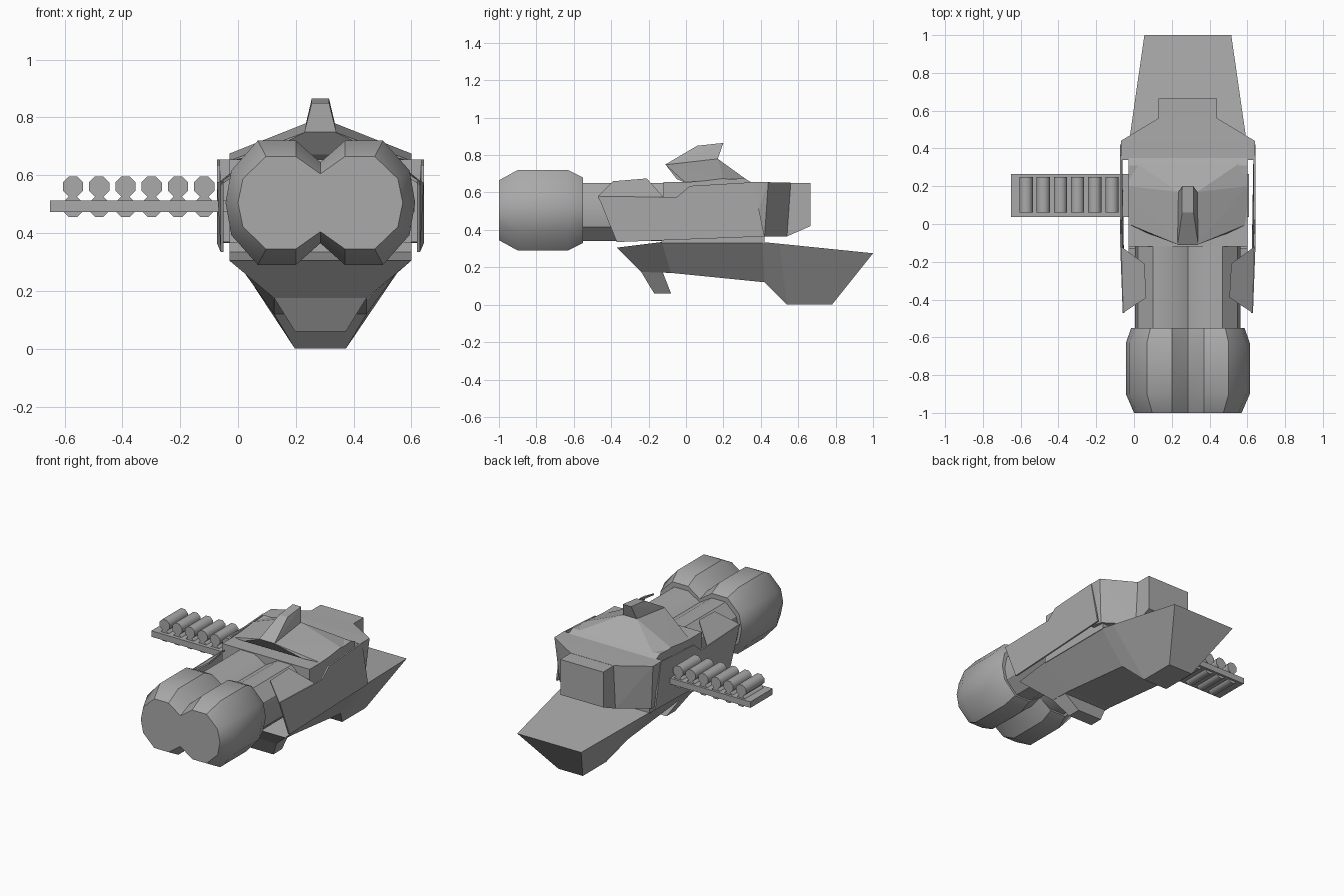
import bpy, bmesh, math
from mathutils import Matrix, Vector

old = bpy.data.objects.get("Cube")
if old:
    bpy.data.objects.remove(old, do_unlink=True)

CX = 0.285  # symmetry axis of the hull

grey = bpy.data.materials.new("hull grey")
grey.use_nodes = True
grey.diffuse_color = (0.4, 0.4, 0.4, 1)
grey.node_tree.nodes["Principled BSDF"].inputs["Base Color"].default_value = (0.4, 0.4, 0.4, 1)


def finish(name, bm, smooth=None, shift=CX):
    bmesh.ops.recalc_face_normals(bm, faces=bm.faces)
    me = bpy.data.meshes.new(name)
    bm.to_mesh(me)
    bm.free()
    me.materials.append(grey)
    ob = bpy.data.objects.new(name, me)
    ob.location.x = shift
    bpy.context.collection.objects.link(ob)
    if smooth:
        bpy.ops.object.select_all(action="DESELECT")
        ob.select_set(True)
        bpy.context.view_layer.objects.active = ob
        bpy.ops.object.shade_smooth_by_angle(angle=math.radians(smooth))
    return ob


def loft(name, rings, smooth=None):
    """Skin a row of equal-length rings and cap both ends."""
    bm = bmesh.new()
    rows = [[bm.verts.new(p) for p in r] for r in rings]
    n = len(rows[0])
    for a, b in zip(rows, rows[1:]):
        for i in range(n):
            j = (i + 1) % n
            bm.faces.new((a[i], a[j], b[j], b[i]))
    bm.faces.new(rows[0])
    bm.faces.new(rows[-1])
    return finish(name, bm, smooth)


def hull(name, half):
    """Convex solid from points mirrored about the axis."""
    bm = bmesh.new()
    for x, y, z in half:
        bm.verts.new((x, y, z))
        bm.verts.new((-x, y, z))
    out = bmesh.ops.convex_hull(bm, input=bm.verts)
    junk = [v for v in out["geom_interior"] if isinstance(v, bmesh.types.BMVert)]
    bmesh.ops.delete(bm, geom=junk, context="VERTS")
    bmesh.ops.dissolve_limit(bm, angle_limit=0.02, verts=bm.verts, edges=bm.edges)
    return finish(name, bm)


def slab(name, pts, move):
    """Thin plate: a polygon extruded by a vector."""
    bm = bmesh.new()
    f = bm.faces.new([bm.verts.new(p) for p in pts])
    new = bmesh.ops.extrude_face_region(bm, geom=[f], use_keep_orig=True)["geom"]
    verts = [v for v in new if isinstance(v, bmesh.types.BMVert)]
    bmesh.ops.translate(bm, verts=verts, vec=Vector(move))
    return finish(name, bm)


def box(name, x0, x1, y0, y1, z0, z1, shift=CX):
    bm = bmesh.new()
    size = Matrix.Diagonal((x1 - x0, y1 - y0, z1 - z0, 1))
    mid = Matrix.Translation(((x0 + x1) / 2, (y0 + y1) / 2, (z0 + z1) / 2))
    bmesh.ops.create_cube(bm, size=1, matrix=mid @ size)
    return finish(name, bm, shift=shift)


def twin_ring(y, w, h, valley, zc=0.505):
    """Outline of two merged barrels."""
    q = [(0, valley), (0.085, h), (w * 0.66, h), (w * 0.94, h * 0.52), (w, 0)]
    right = q + [(x, -z) for x, z in q[-2::-1]]
    left = [(-x, z) for x, z in right[-2:0:-1]]
    return [(x, y, zc + z) for x, z in right + left]


# Twin engine barrels and neck
loft("twin_barrels", [
    twin_ring(-1.0, 0.285, 0.16, 0.1),
    twin_ring(-0.9, 0.328, 0.215, 0.14),
    twin_ring(-0.63, 0.328, 0.215, 0.14),
    twin_ring(-0.55, 0.3, 0.175, 0.115)], 32)
loft("barrel_neck", [twin_ring(y, 0.28, 0.155, 0.105, 0.495) for y in (-0.56, -0.1)], 32)

# Central body and the spacer over the keel
box("body", -0.315, 0.315, -0.12, 0.36, 0.36, 0.655)
box("keel_spacer", -0.315, 0.315, -0.13, 0.42, 0.33, 0.37)

# Rear body: broad shoulders and a narrow tail block
hull("rear_body", [
    (0.355, 0.34, 0.655), (0.355, 0.44, 0.655), (0.155, 0.56, 0.652),
    (0.345, 0.34, 0.37), (0.33, 0.42, 0.365), (0.155, 0.54, 0.365)])
hull("tail_block", [
    (0.155, 0.4, 0.652), (0.155, 0.665, 0.65), (0.155, 0.665, 0.42),
    (0.155, 0.54, 0.365), (0.155, 0.4, 0.365)])

# Keel, lofted from trapezoid sections: top y, z, half width; bottom y, z, half width
keel = [(-0.37, 0.305, 0.315, -0.24, 0.175, 0.16),
        (-0.13, 0.335, 0.315, -0.08, 0.17, 0.16),
        (0.41, 0.335, 0.315, 0.42, 0.12, 0.16),
        (0.5, 0.326, 0.302, 0.54, 0.0, 0.088),
        (1.0, 0.275, 0.23, 0.78, 0.0, 0.088)]
loft("keel", [[(-a, ty, tz), (a, ty, tz), (b, by, bz), (-b, by, bz)]
              for ty, tz, a, by, bz, b in keel])
hull("keel_fin", [
    (0.16, -0.24, 0.176), (0.16, -0.125, 0.176),
    (0.088, -0.17, 0.06), (0.088, -0.08, 0.06)])

# Roof hood and dorsal fin
hull("roof_hood", [
    (0.05, -0.11, 0.75), (0.21, -0.05, 0.672), (0.315, 0.0, 0.65),
    (0.315, 0.2, 0.675), (0.05, 0.17, 0.78), (0.06, 0.22, 0.715),
    (0.17, 0.31, 0.68), (0.315, 0.35, 0.65)])
hull("roof_base", [
    (0.315, -0.12, 0.62), (0.315, -0.11, 0.648), (0.315, 0.31, 0.676),
    (0.315, 0.35, 0.655), (0.315, 0.35, 0.62)])
hull("dorsal_fin", [
    (0.055, -0.11, 0.75), (0.05, 0.17, 0.78), (0.05, 0.0, 0.74),
    (0.03, 0.06, 0.85), (0.03, 0.2, 0.865)])

# Side armour plates with folded front shoulders
side = [(-0.47, 0.58), (-0.37, 0.335), (0.42, 0.365), (0.36, 0.655),
        (0.02, 0.635), (-0.05, 0.575), (-0.12, 0.575)]
for s, word in ((1, "left"), (-1, "right")):
    slab(word + "_side_plate",
         [(s * (0.335 if y < -0.2 else 0.348), y, z) for y, z in side], (s * 0.01, 0, 0))
    slab(word + "_shoulder",
         [(s * 0.342, -0.47, 0.58), (s * 0.22, -0.39, 0.66),
          (s * 0.23, -0.21, 0.675), (s * 0.352, -0.12, 0.575)], (0, 0, -0.012))

# Tube rack on the right side
box("rack_plate", -0.65, 0.61, 0.037, 0.265, 0.473, 0.512, shift=0)
turn = Matrix.Rotation(math.pi / 2, 4, "X") @ Matrix.Rotation(math.pi / 8, 4, "Z")
for row, z in (("upper", 0.561), ("lower", 0.491)):
    for i in range(6):
        bm = bmesh.new()
        bmesh.ops.create_cone(
            bm, cap_ends=True, segments=8, radius1=0.038, radius2=0.038, depth=0.19,
            matrix=Matrix.Translation((-0.571 + i * 0.0908, 0.155, z)) @ turn)
        finish(f"{row}_tube_{i + 1}", bm, 50, shift=0)
